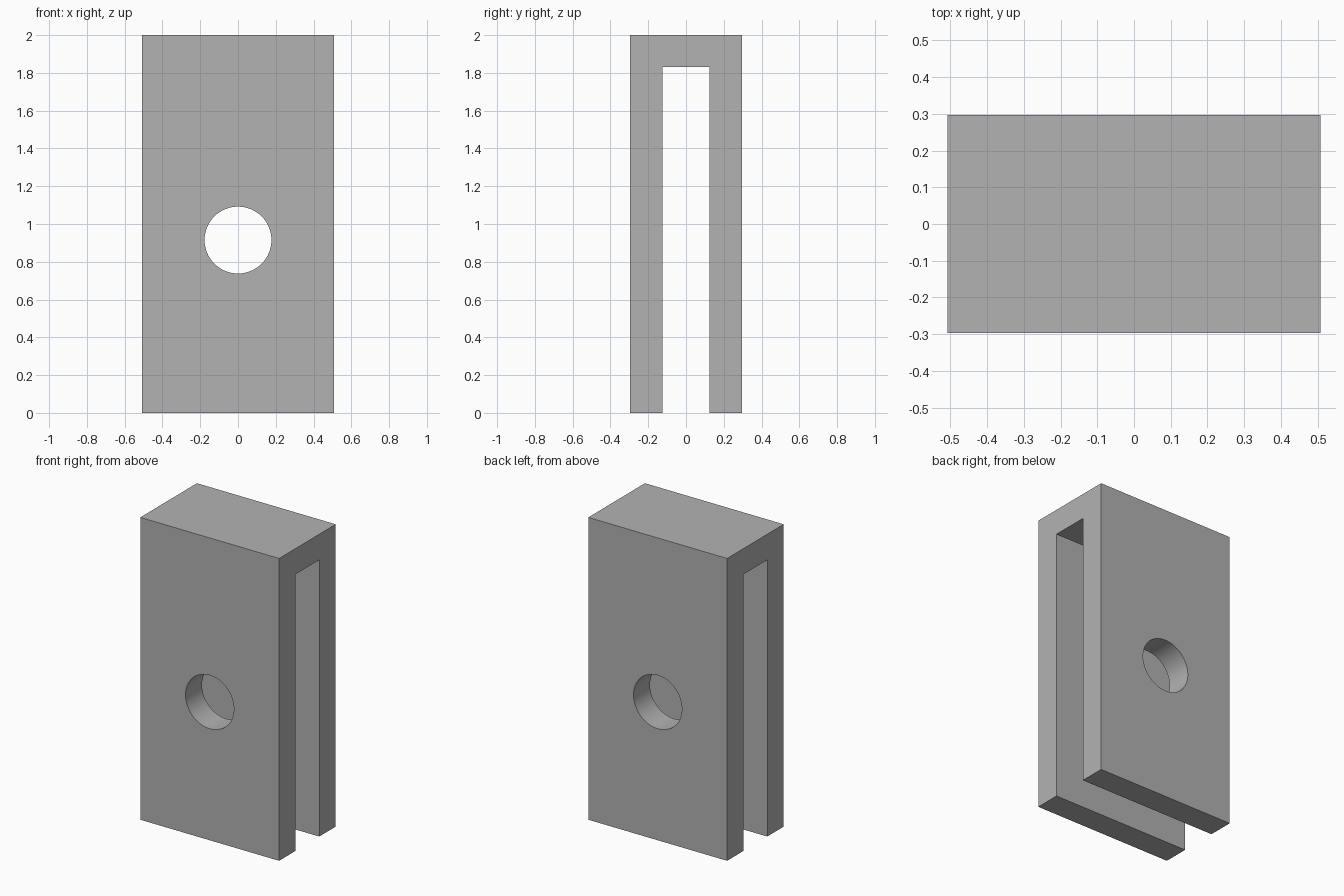
import bpy
import bmesh
import math

cube = bpy.data.objects.get("Cube")
if cube:
    bpy.data.objects.remove(cube, do_unlink=True)

HALF_WIDTH, HALF_DEPTH, HEIGHT = 0.508, 0.296, 2.0
HALF_SLOT, SLOT_TOP = 0.124, 1.83
HOLE_RADIUS, HOLE_Z = 0.177, 0.915

grey = bpy.data.materials.new("plain grey")
grey.use_nodes = True
colour = (0.448, 0.448, 0.448, 1)
grey.diffuse_color = colour
grey.node_tree.nodes["Principled BSDF"].inputs["Base Color"].default_value = colour

# Clip body: one half of the U profile, mirrored and extruded along x
half = [(HALF_DEPTH, HEIGHT), (HALF_DEPTH, 0), (HALF_SLOT, 0), (HALF_SLOT, SLOT_TOP)]
profile = half + [(-y, z) for y, z in reversed(half)]
bm = bmesh.new()
face = bm.faces.new([bm.verts.new((-HALF_WIDTH, y, z)) for y, z in profile])
side = bmesh.ops.extrude_face_region(bm, geom=[face])
bmesh.ops.translate(bm, vec=(2 * HALF_WIDTH, 0, 0),
                    verts=[v for v in side["geom"] if isinstance(v, bmesh.types.BMVert)])
bmesh.ops.recalc_face_normals(bm, faces=bm.faces)
mesh = bpy.data.meshes.new("clip_body")
bm.to_mesh(mesh)
bm.free()
mesh.materials.append(grey)
body = bpy.data.objects.new("clip_body", mesh)
bpy.context.collection.objects.link(body)

# Round hole through both plates
bpy.ops.mesh.primitive_cylinder_add(vertices=64, radius=HOLE_RADIUS, depth=1,
                                    location=(0, 0, HOLE_Z),
                                    rotation=(math.pi / 2, 0, 0))
cutter = bpy.context.object
cutter.name = "hole_cutter"
cutter.hide_render = True
cutter.data.materials.append(grey)

cut = body.modifiers.new("hole", 'BOOLEAN')
cut.operation = 'DIFFERENCE'
cut.solver = 'EXACT'
cut.object = cutter

bpy.ops.object.select_all(action='DESELECT')
body.select_set(True)
bpy.context.view_layer.objects.active = body
bpy.ops.object.modifier_apply(modifier=cut.name)
bpy.data.objects.remove(cutter, do_unlink=True)
bpy.ops.object.shade_smooth_by_angle(angle=math.radians(30))
